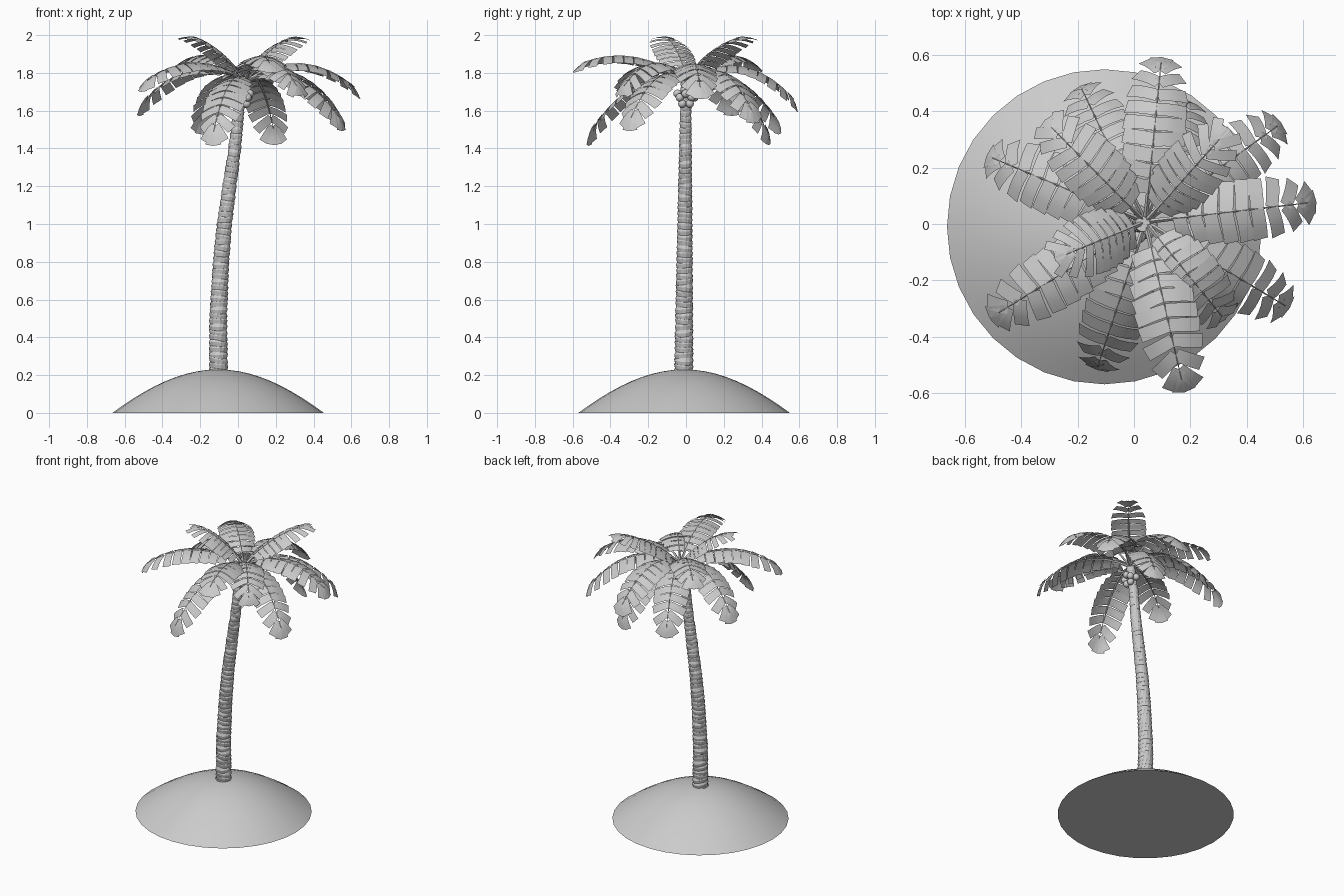
import bpy, bmesh, math, random
from mathutils import Vector

if "Cube" in bpy.data.objects:
    bpy.data.objects.remove(bpy.data.objects["Cube"])

random.seed(4)
Z = Vector((0, 0, 1))


def make_object(name, bm, smooth=None):
    mesh = bpy.data.meshes.new(name)
    bm.to_mesh(mesh)
    bm.free()
    ob = bpy.data.objects.new(name, mesh)
    bpy.context.collection.objects.link(ob)
    if smooth:
        bpy.ops.object.select_all(action='DESELECT')
        ob.select_set(True)
        bpy.context.view_layer.objects.active = ob
        bpy.ops.object.shade_smooth_by_angle(angle=math.radians(smooth))
    return ob


def add_ring(bm, c, r, n, tilt=(0, 0), spin=0):
    ring = []
    for i in range(n):
        a = 2 * math.pi * i / n + spin
        x, y = r * math.cos(a), r * math.sin(a)
        ring.append(bm.verts.new((c[0] + x, c[1] + y, c[2] + x * tilt[0] + y * tilt[1])))
    return ring


def bridge(bm, a, b):
    n = len(a)
    for i in range(n):
        bm.faces.new((a[i], a[(i + 1) % n], b[(i + 1) % n], b[i]))


def bezier(a, b, c, t):
    p = a * (1 - t) ** 2 + b * 2 * t * (1 - t) + c * t * t
    d = (b - a) * (1 - t) + (c - b) * t
    return p, d.normalized()


# Sand mound: shallow dome with flat underside
bm = bmesh.new()
prev = None
for i in range(10):
    k = 1 - i / 10
    z = 0.115 * (1 - k * k) + 0.115 * math.cos(k * math.pi / 2)
    ring = add_ring(bm, (-0.105, -0.01, z), 0.56 * k, 32)
    if prev:
        bridge(bm, prev, ring)
    else:
        bm.faces.new(ring[::-1])
    prev = ring
top = bm.verts.new((-0.105, -0.01, 0.23))
for i in range(32):
    bm.faces.new((prev[i], prev[(i + 1) % 32], top))
make_object("sand_mound", bm, 40)

# Trunk: stacked flared bark collars along a leaning path
path = [(0.2, -0.103), (0.5, -0.105), (0.8, -0.09), (1.0, -0.072),
        (1.2, -0.045), (1.4, -0.017), (1.6, 0.003), (1.8, 0.035)]


def trunk_x(z):
    for (z0, x0), (z1, x1) in zip(path, path[1:]):
        if z <= z1:
            return x0 + (x1 - x0) * (z - z0) / (z1 - z0)
    return path[-1][1]


bm = bmesh.new()
prev, count = None, 53
for i in range(count):
    z = 0.2 + 1.58 * i / count
    r = 0.049 - 0.023 * (i / count) ** 1.2
    tilt = (random.uniform(-.15, .15) - 0.1, random.uniform(-.15, .15))
    for dz, k in ((0, 0.95), (0.021, 1.06), (0.027, 1.02)):
        ring = add_ring(bm, (trunk_x(z + dz), -0.012 + 0.012 * i / count, z + dz),
                        r * k, 14, tilt, i * 0.1)
        if prev:
            bridge(bm, prev, ring)
        else:
            bm.faces.new(ring[::-1])
        prev = ring
bm.faces.new(prev)
make_object("trunk", bm)

# Coconuts clustered under the crown
bm = bmesh.new()
for x, y, z in ((.05, -.033, 1.67), (.055, .03, 1.672), (.062, -.002, 1.69),
                (.045, -.02, 1.637), (.045, .02, 1.637), (.02, .045, 1.67), (.02, -.045, 1.69)):
    s = bmesh.ops.create_uvsphere(bm, u_segments=12, v_segments=8, radius=0.022)
    bmesh.ops.translate(bm, verts=s['verts'], vec=(x, y, z))
make_object("coconuts", bm, 60)

# Fronds: tip x, y, z and height of the arch control point
fronds = [(.10, .61, 1.62, 1.97), (.33, .33, 2.00, 1.98), (.54, .37, 1.56, 1.94),
          (.66, .08, 1.69, 1.97), (.57, -.31, 1.52, 1.90), (.33, -.35, 1.70, 1.97),
          (.18, -.60, 1.83, 1.98), (-.14, -.54, 1.44, 1.86), (-.52, -.34, 1.73, 1.96),
          (-.27, -.12, 2.00, 1.98), (-.54, .25, 1.60, 1.95), (-.32, .37, 1.83, 1.99),
          (-.20, .51, 1.50, 1.90), (.20, .46, 1.44, 1.87)]
base = Vector((0.04, 0.008, 1.76))
PAIRS, START, END = 9, 0.2, 0.86


def leaflet(bm, root, along, out, down, w0, w1, length):
    rows = []
    for k in range(4):
        s = k / 3
        c = root + out * length * s + down * length * (0.08 * s + 0.28 * s * s)
        w = w0 + (w1 - w0) * s
        rows.append((bm.verts.new(c - along * w / 2), bm.verts.new(c + along * w / 2)))
    for a, b in zip(rows, rows[1:]):
        bm.faces.new((a[0], b[0], b[1], a[1]))


for n, (x, y, z, arch) in enumerate(fronds):
    tip = Vector((x, y, z))
    mid = base.lerp(tip, 0.52)
    mid.z = arch
    # arc-length table so leaflets are evenly spaced
    pts = [bezier(base, mid, tip, i / 60)[0] for i in range(61)]
    dist = [0]
    for a, b in zip(pts, pts[1:]):
        dist.append(dist[-1] + (b - a).length)
    span = dist[-1]

    def at(s):
        i = next(i for i in range(61) if dist[i] >= s * span - 1e-6)
        f = 1 if i == 0 else (s * span - dist[i - 1]) / (dist[i] - dist[i - 1])
        t = max(0, (i - 1 + f) / 60)
        p, d = bezier(base, mid, tip, t)
        side = d.cross(Z).normalized()
        return p, d, side, side.cross(d)

    bm = bmesh.new()
    step = span * (END - START) / (PAIRS - 1)
    # leaflet pairs, fanning forward at the tip
    for i in range(PAIRS):
        u = i / (PAIRS - 1)
        p, d, side, up = at(START + (END - START) * u)
        ang = 0.08 + 0.12 * u + 0.75 * max(0, u - 0.7) / 0.3
        length = (0.075, 0.095, 0.105, 0.11, 0.112, 0.11, 0.108, 0.102, 0.095)[i]
        for sgn in (-1, 1):
            a = ang + random.uniform(-.04, .04)
            out = side * sgn * math.cos(a) + d * math.sin(a)
            along = d * math.cos(a) - side * sgn * math.sin(a)
            leaflet(bm, p, along, out, -up, step * 0.88, step * 0.95, length)
    # end leaflets
    for a in (-0.22, 0.22):
        out = d * math.cos(a) + side * math.sin(a)
        leaflet(bm, p, side * math.cos(a) - d * math.sin(a), out, -up, 0.02, 0.045,
                span * (1 - END) + 0.005)
    # central stem
    prev = None
    for i in range(9):
        p, d, side, up = at(0.92 * i / 8)
        r = 0.008 * (1 - i / 8) + 0.001
        c = p - up * r * 0.5
        ring = [bm.verts.new(c + side * r * math.cos(q * math.pi / 2) + up * r * math.sin(q * math.pi / 2))
                for q in range(4)]
        if prev:
            bridge(bm, prev, ring)
        prev = ring
    make_object("frond_%02d" % (n + 1), bm, 35)
